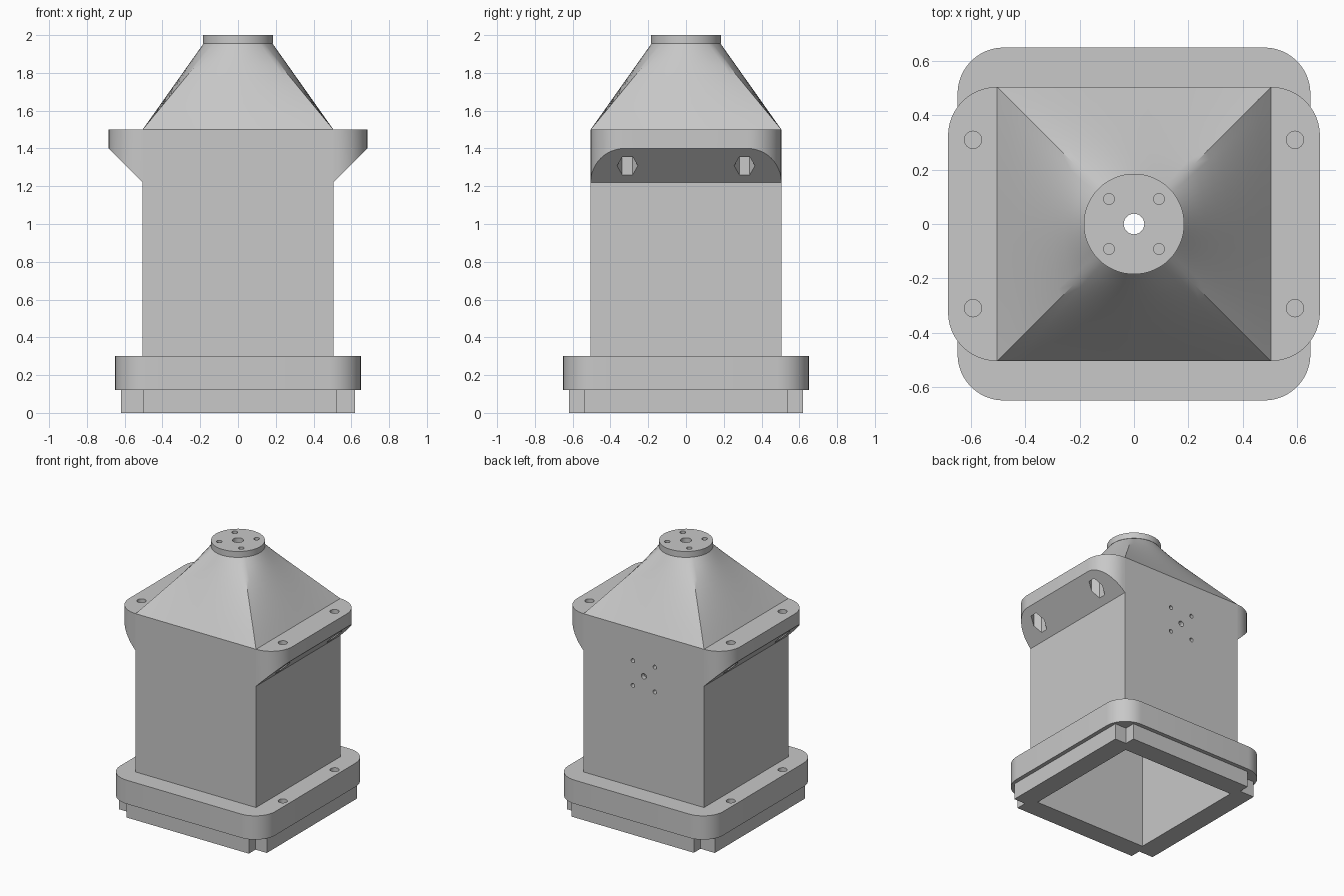
import bpy, bmesh, math
from mathutils import Matrix, Vector

if "Cube" in bpy.data.objects:
    bpy.data.objects.remove(bpy.data.objects["Cube"])

grey = bpy.data.materials.new("light_grey")
grey.diffuse_color = (0.58, 0.58, 0.58, 1)
grey.use_nodes = True
grey.node_tree.nodes["Principled BSDF"].inputs["Base Color"].default_value = grey.diffuse_color

HALF, INNER = 0.505, 0.47      # duct outer and inner half widths
MOUNT_X, MOUNT_Y = 0.593, 0.31  # bolt positions


def finish(name, bm):
    bmesh.ops.recalc_face_normals(bm, faces=bm.faces[:])
    me = bpy.data.meshes.new(name)
    bm.to_mesh(me)
    bm.free()
    me.materials.append(grey)
    ob = bpy.data.objects.new(name, me)
    bpy.context.collection.objects.link(ob)
    return ob


def prism(name, pts, bottom, top):
    """Upright prism; bottom may be a function of x for a sloped underside."""
    bm = bmesh.new()
    low = bottom if callable(bottom) else (lambda x: bottom)
    a = [bm.verts.new((x, y, low(x))) for x, y in pts]
    b = [bm.verts.new((x, y, top)) for x, y in pts]
    bm.faces.new(a)
    bm.faces.new(b)
    n = len(pts)
    for i in range(n):
        j = (i + 1) % n
        bm.faces.new((a[i], a[j], b[j], b[i]))
    return finish(name, bm)


def square(h):
    return [(-h, -h), (h, -h), (h, h), (-h, h)]


def circle(r, n=32, cx=0, cy=0, start=0):
    return [(cx + r * math.cos(start + math.tau * i / n),
             cy + r * math.sin(start + math.tau * i / n)) for i in range(n)]


def arc(cx, cy, r, a0, a1, n=12):
    return [(cx + r * math.cos(math.radians(a0 + (a1 - a0) * i / n)),
             cy + r * math.sin(math.radians(a0 + (a1 - a0) * i / n))) for i in range(n + 1)]


def cut(target, cutter):
    """Subtract the cutter from the target, then discard the cutter."""
    mod = target.modifiers.new("cut", 'BOOLEAN')
    mod.operation, mod.solver, mod.object = 'DIFFERENCE', 'EXACT', cutter
    dg = bpy.context.evaluated_depsgraph_get()
    me = bpy.data.meshes.new_from_object(target.evaluated_get(dg))
    target.modifiers.clear()
    target.data = me
    bpy.data.objects.remove(cutter)


def drill(target, x, y, r, z0, z1, n=24, start=0):
    cut(target, prism("drill", circle(r, n, x, y, start), z0, z1))


# Skirt under the flange, with a notch at every corner
skirt = prism("bottom_skirt", [
    (-0.50, -0.62), (0.525, -0.62), (0.525, -0.54), (0.62, -0.54),
    (0.62, 0.54), (0.525, 0.54), (0.525, 0.62), (-0.50, 0.62),
    (-0.50, 0.54), (-0.62, 0.54), (-0.62, -0.54), (-0.50, -0.54)], 0, 0.12)
cut(skirt, prism("opening", square(INNER), -0.1, 0.3))

# Base flange with rounded corners and blind bolt holes
R, C = 0.17, 0.48
flange = prism("base_flange", arc(C, C, R, 0, 90) + arc(-C, C, R, 90, 180)
               + arc(-C, -C, R, 180, 270) + arc(C, -C, R, 270, 360), 0.12, 0.30)
cut(flange, prism("opening", square(INNER), 0, 0.5))
for sx in (-1, 1):
    for sy in (-1, 1):
        drill(flange, sx * MOUNT_X, sy * MOUNT_Y, 0.032, 0.16, 0.4)

# Square duct body with a hole pattern in its back wall
body = prism("duct_body", square(HALF), 0.30, 1.50)
cut(body, prism("opening", square(INNER), 0.2, 1.6))
pattern = [(0, 0, 0.021)] + [(sx * 0.092, sz * 0.094, 0.015)
                             for sx in (-1, 1) for sz in (-1, 1)]
for x, dz, r in pattern:
    drill_bit = prism("drill", circle(r, 20), -0.06, 0.06)
    drill_bit.data.transform(Matrix.Translation((x, 0.49, 1.16))
                             @ Matrix.Rotation(math.pi / 2, 4, 'X'))
    drill_bit.data.transform(Matrix.Translation((0, 0, dz)))
    cut(body, drill_bit)

# Mounting ears with a sloped underside, bolt holes and hexagonal nut pockets
ears = []
for side, s in (("right", 1), ("left", -1)):
    outline = arc(HALF, -0.325, 0.18, -90, 0) + arc(HALF, 0.325, 0.18, 0, 90)
    ear = prism("mounting_ear_" + side, [(s * x, y) for x, y in outline],
                lambda x: 1.22 + abs(x) - HALF, 1.50)
    for sy in (-1, 1):
        drill(ear, s * MOUNT_X, sy * MOUNT_Y, 0.055, 1.1, 1.42, 6, math.pi / 2)
        drill(ear, s * MOUNT_X, sy * MOUNT_Y, 0.032, 1.1, 1.6)
    ears.append(ear)


# Hollow hood blending from the square body to the round cap
def hood_ring(half, radius, t, z, n=16):
    ring = []
    for k in range(4):
        rot = Matrix.Rotation(k * math.pi / 2, 3, 'Z')
        for i in range(n):
            f = i / n
            a = math.radians(-45 + 90 * f)
            p = Vector((half, half * (2 * f - 1), 0))
            q = Vector((radius * math.cos(a), radius * math.sin(a), 0))
            v = rot @ p.lerp(q, t)
            ring.append((v.x, v.y, z))
    return ring


STEPS, Z0, Z1 = 8, 1.50, 1.955
levels = [i / STEPS for i in range(STEPS + 1)]
rings = [hood_ring(HALF, 0.183, t, Z0 + (Z1 - Z0) * t) for t in levels]
rings += [hood_ring(INNER, 0.15, t, Z0 + (Z1 - Z0) * t) for t in reversed(levels)]
bm = bmesh.new()
loops = [[bm.verts.new(p) for p in ring] for ring in rings]
for a, b in zip(loops, loops[1:] + loops[:1]):
    for i in range(len(a)):
        j = (i + 1) % len(a)
        bm.faces.new((a[i], a[j], b[j], b[i]))
hood = finish("tapered_hood", bm)

# Round cap with a central through hole and four blind screw holes
cap = prism("round_cap", circle(0.185, 64), 1.955, 2.0)
drill(cap, 0, 0, 0.038, 1.8, 2.1)
for sx in (-1, 1):
    for sy in (-1, 1):
        drill(cap, sx * 0.092, sy * 0.092, 0.02, 1.965, 2.1)

# Smooth the curved surfaces, keep the edges crisp
bpy.ops.object.select_all(action='DESELECT')
for ob in [skirt, flange, body, hood, cap] + ears:
    ob.select_set(True)
    bpy.context.view_layer.objects.active = ob
bpy.ops.object.shade_smooth_by_angle(angle=math.radians(30))
